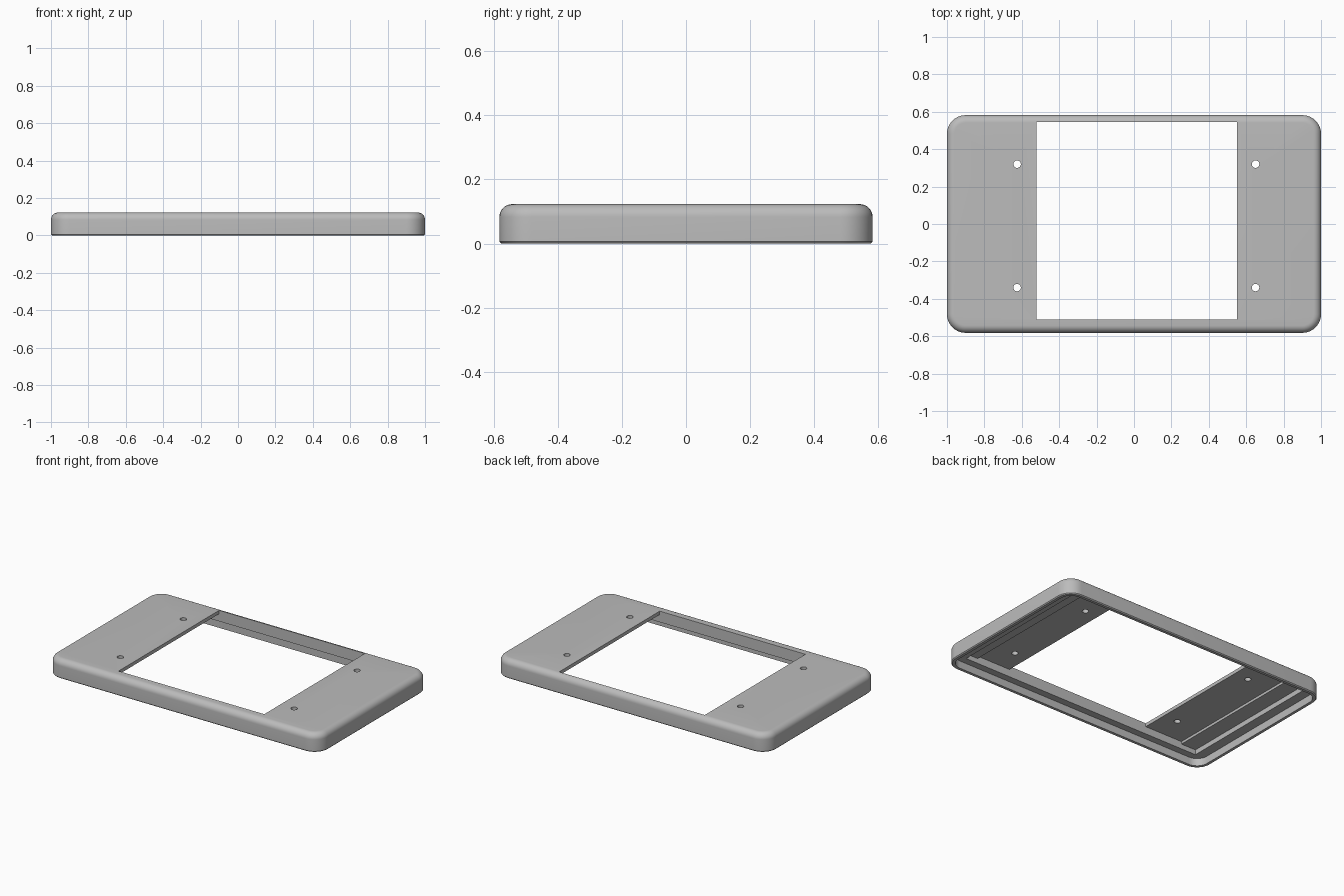
import bpy, bmesh
from math import sin, cos, pi

if "Cube" in bpy.data.objects:
    bpy.data.objects.remove(bpy.data.objects["Cube"], do_unlink=True)

HX, HY, H = 1.0, 0.582, 0.123   # half sizes and height
CORNER, FILLET, CHAMFER = 0.1, 0.04, 0.006
LIP_Z, LEDGE_Z, CEILING_Z = 0.05, 0.083, 0.1


def finish(name, bm):
    """Turn a bmesh into an object in the scene."""
    bmesh.ops.recalc_face_normals(bm, faces=bm.faces)
    mesh = bpy.data.meshes.new(name)
    bm.to_mesh(mesh)
    bm.free()
    obj = bpy.data.objects.new(name, mesh)
    bpy.context.collection.objects.link(obj)
    return obj


def rounded_slab(name, hx, hy, radius, layers, steps=10):
    """Loft rounded rectangles through (inset, z) layers."""
    bm = bmesh.new()
    rings = []
    for inset, z in layers:
        ring = []
        for q, (sx, sy) in enumerate([(1, 1), (-1, 1), (-1, -1), (1, -1)]):
            for i in range(steps + 1):
                a = (q + i / steps) * pi / 2
                r = radius - inset
                ring.append(bm.verts.new((sx * (hx - radius) + r * cos(a),
                                          sy * (hy - radius) + r * sin(a), z)))
        rings.append(ring)
    for low, high in zip(rings, rings[1:]):
        for i in range(len(low)):
            j = (i + 1) % len(low)
            bm.faces.new((low[i], low[j], high[j], high[i]))
    bm.faces.new(rings[0])
    bm.faces.new(rings[-1])
    return finish(name, bm)


def box(name, x0, x1, y0, y1, z0, z1):
    bm = bmesh.new()
    bmesh.ops.create_cube(bm, size=1)
    for v in bm.verts:
        v.co = (x1 if v.co.x > 0 else x0, y1 if v.co.y > 0 else y0,
                z1 if v.co.z > 0 else z0)
    return finish(name, bm)


def drill(name, x, y, radius):
    bm = bmesh.new()
    bmesh.ops.create_cone(bm, cap_ends=True, segments=24, radius1=radius,
                          radius2=radius, depth=1)
    bmesh.ops.translate(bm, verts=bm.verts, vec=(x, y, 0))
    return finish(name, bm)


# Outer shell with a filleted top rim and a fine bottom chamfer
layers = [(CHAMFER, 0), (0, CHAMFER)]
for i in range(9):
    a = i / 8 * pi / 2
    layers.append((FILLET * (1 - cos(a)), H - FILLET + FILLET * sin(a)))
bezel = rounded_slab("bezel_frame", HX, HY, CORNER, layers)

# Cutters: lip recess, stepped cavity, window and screw holes
cutters = [
    rounded_slab("lip_cutter", HX - 0.025, HY - 0.025, CORNER - 0.025,
                 [(0, -0.1), (0, LIP_Z)]),
    box("cavity_cutter", -0.91, 0.89, -0.51, 0.545, -0.11, LEDGE_Z),
    box("deep_cavity_cutter", -0.8, 0.8, -0.51, 0.545, -0.12, CEILING_Z),
    box("window_cutter", -0.52, 0.55, -0.51, 0.545, -0.13, 0.3),
]
for x in (-0.625, 0.65):
    for y in (-0.34, 0.32):
        cutters.append(drill("screw_hole_cutter", x, y, 0.02))

bpy.context.view_layer.objects.active = bezel
bezel.select_set(True)
for cutter in cutters:
    mod = bezel.modifiers.new(cutter.name, "BOOLEAN")
    mod.operation = "DIFFERENCE"
    mod.solver = "EXACT"
    mod.object = cutter
    bpy.ops.object.modifier_apply(modifier=mod.name)
for cutter in cutters:
    bpy.data.objects.remove(cutter, do_unlink=True)

# Plain grey plastic
grey = bpy.data.materials.new("grey_plastic")
grey.use_nodes = True
colour = (0.5, 0.5, 0.5, 1)
grey.diffuse_color = colour
grey.node_tree.nodes["Principled BSDF"].inputs["Base Color"].default_value = colour
bezel.data.materials.clear()
bezel.data.materials.append(grey)
for p in bezel.data.polygons:
    p.material_index = 0
bpy.ops.object.shade_smooth_by_angle(angle=pi / 6)
